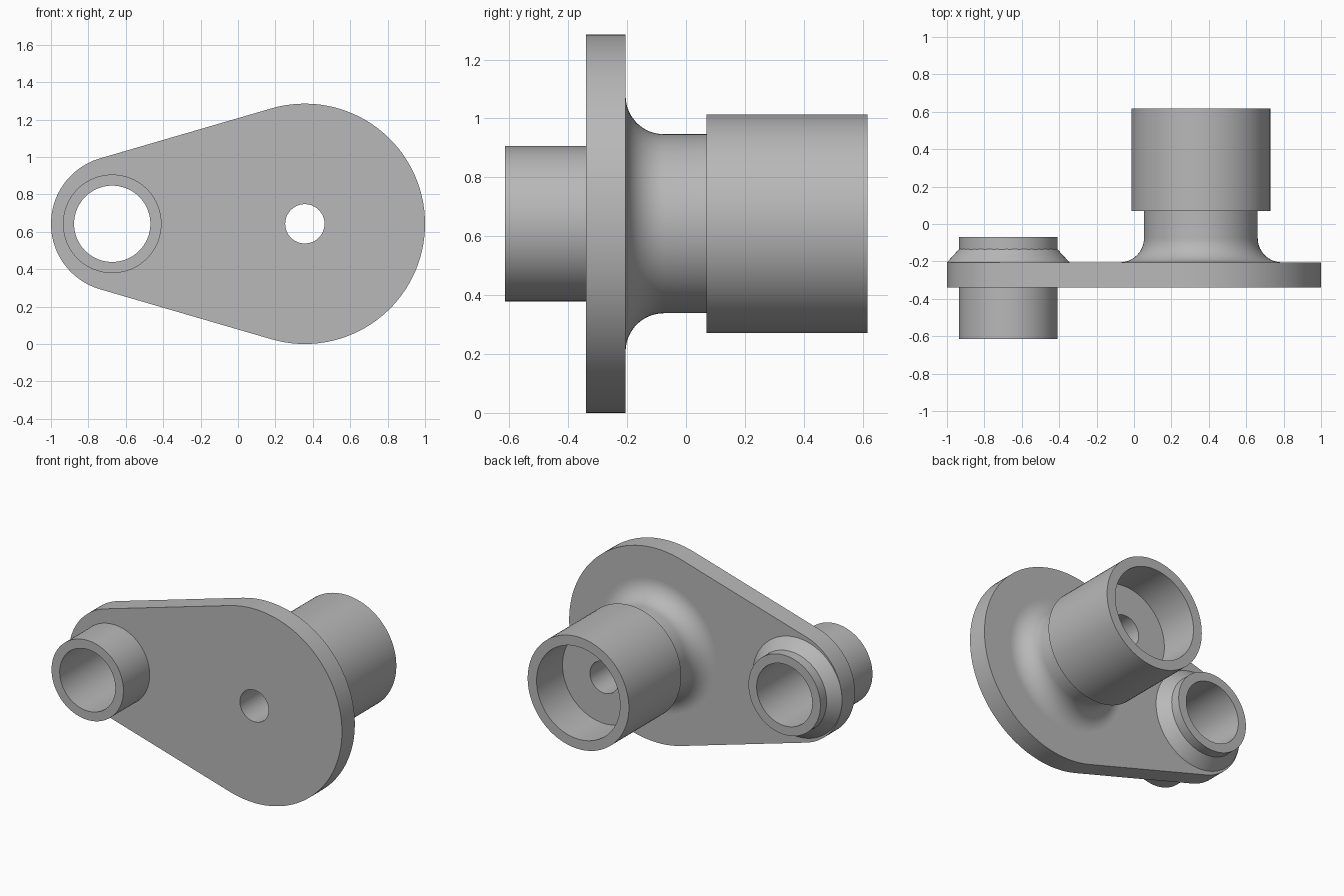
import bpy, bmesh
from math import sin, cos, pi, asin
from mathutils import Vector

if "Cube" in bpy.data.objects:
    bpy.data.objects.remove(bpy.data.objects["Cube"], do_unlink=True)

# Shared dimensions
MID_Z = 0.6425
BOSS_X, BUSH_X = 0.3575, -0.6725
FRONT, BACK = -0.34, -0.205
BOSS_HOLE, BUSH_BORE = 0.105, 0.204
SEGMENTS = 96

metal = bpy.data.materials.new("plain grey metal")
metal.use_nodes = True
grey = (0.48, 0.48, 0.48, 1)
metal.diffuse_color = grey
metal.node_tree.nodes["Principled BSDF"].inputs["Base Color"].default_value = grey


def finish(bm, name, location=(0, 0, 0)):
    bmesh.ops.recalc_face_normals(bm, faces=bm.faces)
    mesh = bpy.data.meshes.new(name)
    bm.to_mesh(mesh)
    bm.free()
    mesh.materials.append(metal)
    obj = bpy.data.objects.new(name, mesh)
    obj.location = location
    bpy.context.collection.objects.link(obj)
    bpy.ops.object.select_all(action='DESELECT')
    obj.select_set(True)
    bpy.context.view_layer.objects.active = obj
    bpy.ops.object.shade_smooth_by_angle(angle=pi / 6)
    return obj


def arc(cx, cz, r, start, end, steps):
    return [(cx + r * cos(start + (end - start) * i / steps),
             cz + r * sin(start + (end - start) * i / steps))
            for i in range(steps + 1)]


def add_loop(bm, points):
    verts = [bm.verts.new(p) for p in points]
    return [bm.edges.new((v, verts[i - 1])) for i, v in enumerate(verts)]


def lathe(name, profile, x):
    """Turn a closed (radius, y) profile about an axis along y."""
    bm = bmesh.new()
    edges = add_loop(bm, [(r, y, 0) for r, y in profile])
    bmesh.ops.spin(bm, geom=list(bm.verts) + edges, cent=(0, 0, 0),
                   axis=(0, 1, 0), angle=2 * pi, steps=SEGMENTS)
    bmesh.ops.remove_doubles(bm, verts=bm.verts, dist=1e-4)
    return finish(bm, name, (x, 0, MID_Z))


# Tapered plate: two arcs joined by tangent lines, pierced by two holes
big_r, small_r = MID_Z, 0.3645
small_x = small_r - 1
tangent = pi / 2 + asin((big_r - small_r) / (BOSS_X - small_x))
tangent = pi - tangent + 2 * (tangent - pi / 2)
outline = (arc(BOSS_X, MID_Z, big_r, -tangent, tangent, 64)
           + arc(small_x, MID_Z, small_r, tangent, 2 * pi - tangent, 48))
boss_hole = arc(BOSS_X, MID_Z, BOSS_HOLE, 0, 2 * pi, SEGMENTS)[:-1]
bush_hole = arc(BUSH_X, MID_Z, 0.235, 0, 2 * pi, SEGMENTS)[:-1]
bm = bmesh.new()
edges = []
for loop in (outline, boss_hole, bush_hole):
    edges += add_loop(bm, [(x, FRONT, z) for x, z in loop])
bmesh.ops.triangle_fill(bm, edges=edges, use_beauty=True, normal=(0, -1, 0))
extruded = bmesh.ops.extrude_face_region(bm, geom=list(bm.faces), use_keep_orig=True)
moved = [g for g in extruded["geom"] if isinstance(g, bmesh.types.BMVert)]
bmesh.ops.translate(bm, verts=moved, vec=Vector((0, BACK - FRONT, 0)))
finish(bm, "tapered_plate")

# Rear boss: filleted neck, wider sleeve, counterbore and small through hole
neck_r, fillet = 0.304, 0.13
boss = arc(neck_r + fillet, BACK + fillet, fillet, 1.5 * pi, pi, 16)
boss += [(neck_r, 0.07), (0.371, 0.07), (0.371, 0.617), (0.306, 0.617),
         (0.306, 0.345), (BOSS_HOLE, 0.345), (BOSS_HOLE, BACK)]
lathe("rear_boss", boss, BOSS_X)

# Bushing through the small end, with a conical collar behind the plate
bush_r, collar_r = 0.2635, 0.3275
lathe("bushing_tube", [
    (BUSH_BORE, -0.615), (bush_r, -0.615), (bush_r, BACK), (collar_r, BACK),
    (bush_r, -0.135), (bush_r, -0.07), (BUSH_BORE, -0.07)], BUSH_X)
